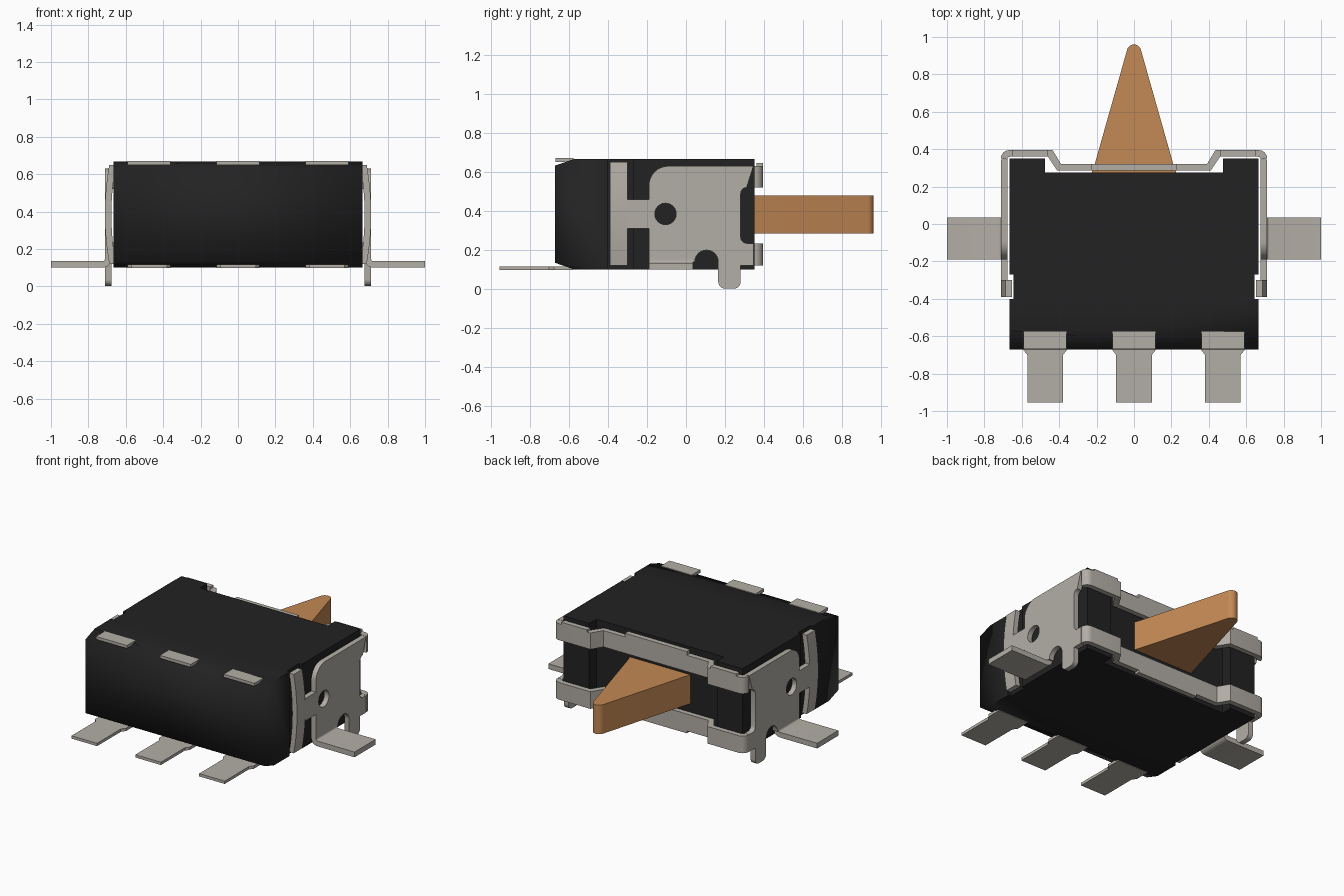
import bpy, bmesh
from math import sin, cos, pi, radians
from mathutils import Matrix, Vector

if "Cube" in bpy.data.objects:
    bpy.data.objects.remove(bpy.data.objects["Cube"], do_unlink=True)


def material(name, rgb):
    m = bpy.data.materials.new(name)
    m.use_nodes = True
    m.diffuse_color = (*rgb, 1)
    m.node_tree.nodes["Principled BSDF"].inputs["Base Color"].default_value = (*rgb, 1)
    return m


BLACK = material("black plastic", (0.016, 0.016, 0.016))
METAL = material("grey metal", (0.45, 0.42, 0.38))
ORANGE = material("orange plastic", (0.55, 0.25, 0.09))

# Local axes of a flat outline: X takes (y, z), Y takes (x, z), Z takes (x, y)
FRAMES = {
    "X": Matrix(((0, 0, 1), (1, 0, 0), (0, 1, 0))),
    "Y": Matrix(((1, 0, 0), (0, 0, -1), (0, 1, 0))),
    "Z": Matrix.Identity(3),
}


def arc(cx, cy, r, start, end, n=8):
    """Points on an arc, angles in degrees."""
    angles = [radians(start + (end - start) * i / n) for i in range(n + 1)]
    return [(cx + r * cos(a), cy + r * sin(a)) for a in angles]


def flip(points):
    return [(-x, y) for x, y in reversed(points)]


def extrude(name, loops, axis, low, high, mat):
    """Extrude closed outlines (the first outer, the rest holes) along an axis."""
    curve = bpy.data.curves.new(name, "CURVE")
    curve.dimensions = "2D"
    curve.fill_mode = "BOTH"
    curve.extrude = (high - low) / 2
    for loop in loops:
        spline = curve.splines.new("POLY")
        spline.points.add(len(loop) - 1)
        for p, co in zip(spline.points, loop):
            p.co = (*co, 0, 1)
        spline.use_cyclic_u = True
    temp = bpy.data.objects.new(name + "_outline", curve)
    bpy.context.collection.objects.link(temp)
    bpy.context.view_layer.update()
    deps = bpy.context.evaluated_depsgraph_get()
    mesh = bpy.data.meshes.new_from_object(temp.evaluated_get(deps))
    bpy.data.objects.remove(temp, do_unlink=True)
    bpy.data.curves.remove(curve)
    shift = Vector([(low + high) / 2 if a == axis else 0 for a in "XYZ"])
    mesh.transform(Matrix.Translation(shift) @ FRAMES[axis].to_4x4())
    bm = bmesh.new()
    bm.from_mesh(mesh)
    bmesh.ops.remove_doubles(bm, verts=bm.verts, dist=0.0005)
    bmesh.ops.recalc_face_normals(bm, faces=bm.faces)
    bm.to_mesh(mesh)
    bm.free()
    mesh.name = name
    mesh.materials.clear()
    mesh.materials.append(mat)
    obj = bpy.data.objects.new(name, mesh)
    bpy.context.collection.objects.link(obj)
    bpy.ops.object.select_all(action="DESELECT")
    obj.select_set(True)
    bpy.context.view_layer.objects.active = obj
    bpy.ops.object.shade_smooth_by_angle(angle=radians(30))
    return obj


def box(name, x, y, z, mat):
    loop = [(x[0], y[0]), (x[1], y[0]), (x[1], y[1]), (x[0], y[1])]
    return extrude(name, [loop], "Z", z[0], z[1], mat)


# Housing: plan outline with side notches and a recessed back
half = [(0.665, -0.67), (0.665, -0.4), (0.645, -0.4), (0.645, -0.27),
        (0.665, -0.27), (0.665, 0.35), (0.475, 0.35), (0.475, 0.275)]
housing = extrude("housing", [half + flip(half)], "Z", 0.10, 0.667, BLACK)

# Sloped front edges of the housing
bm = bmesh.new()
bm.from_mesh(housing.data)
for z, side in ((0.667, 1), (0.10, -1)):
    cut = bmesh.ops.bisect_plane(
        bm, geom=bm.verts[:] + bm.edges[:] + bm.faces[:], clear_outer=True,
        plane_co=(0, -0.57, z), plane_no=(0, -0.035, 0.1 * side))
    edges = [e for e in cut["geom_cut"] if isinstance(e, bmesh.types.BMEdge)]
    bmesh.ops.holes_fill(bm, edges=edges, sides=0)
bmesh.ops.recalc_face_normals(bm, faces=bm.faces)
bm.to_mesh(housing.data)
bm.free()

# Lever: tapered wedge with a rounded tip
lever = [(-0.235, 0.25), (0.235, 0.25), (0.21, 0.32)] + arc(0, 0.922, 0.038, 16, 164, 12) + [(-0.21, 0.32)]
extrude("lever", [lever], "Z", 0.285, 0.48, ORANGE)

# Terminals along the front, with their clips on the top
for label, x in (("right", -0.475), ("middle", 0), ("left", 0.475)):
    side = [(0.095, -0.955), (0.095, -0.70), (0.115, -0.675), (0.115, -0.575)]
    blade = [(x + px, py) for px, py in side + flip(side)]
    extrude(label + "_terminal", [blade], "Z", 0.098, 0.117, METAL)
    box(label + "_top_clip", (x - 0.115, x + 0.115), (-0.667, -0.575), (0.65, 0.67), METAL)

# Side plate outline in (y, z), with a round hole
plate = ([(-0.30, 0.31), (-0.19, 0.31), (-0.19, 0.16), (0.035, 0.16), (0.035, 0.14)]
         + arc(0.105, 0.14, 0.06, 180, 0, 12)
         + arc(0.20, 0.038, 0.035, 180, 270, 5) + arc(0.245, 0.038, 0.035, 270, 360, 5)
         + [(0.28, 0.12), (0.345, 0.12), (0.345, 0.235)]
         + arc(0.31, 0.265, 0.03, 270, 180, 4) + arc(0.31, 0.49, 0.03, 180, 90, 4)
         + [(0.345, 0.63)] + arc(-0.09, 0.53, 0.10, 90, 180, 8)
         + [(-0.19, 0.46), (-0.30, 0.46)])
hole = arc(-0.105, 0.385, 0.055, 0, 345, 23)

# Bowed front bar and bent solder tab in (x, z)
heights = [0.12 + 0.53 * i / 12 for i in range(13)]
bow = [0.024 * abs((z - 0.385) / 0.265) ** 2 for z in heights]
bar = ([(0.712 - b, z) for b, z in zip(bow, heights)]
       + [(0.677 - b, z) for b, z in reversed(list(zip(bow, heights)))])
tab = ([(0.712, 0.16)] + arc(0.724, 0.147, 0.012, 180, 270, 4)
       + [(1.0, 0.135), (1.0, 0.10)] + arc(0.724, 0.147, 0.047, 270, 180, 6)
       + [(0.677, 0.16)])

for label, s in (("left", 1), ("right", -1)):
    low, high = sorted((0.677 * s, 0.712 * s))
    extrude(label + "_side_plate", [plate, hole], "X", low, high, METAL)
    place = (lambda pts: pts) if s == 1 else flip
    for part, loop, y0, y1 in (("_front_bar", bar, -0.39, -0.30), ("_solder_tab", tab, -0.19, 0.035)):
        # The Y frame uses world y limits directly
        extrude(label + part, [place(loop)], "Y", y0, y1, METAL)

# Stepped straps joining the side plates across the back
inner = [(0.41, 0.285), (0.46, 0.36)] + arc(0.662, 0.345, 0.015, 90, 0, 3)
outer = arc(0.667, 0.35, 0.045, 0, 90, 6) + [(0.435, 0.395), (0.39, 0.32)]
strap = inner + outer + flip(inner + outer)
for label, z0, z1, edge, lip in (("upper", 0.52, 0.63, 0.645, 0.655), ("lower", 0.12, 0.235, 0.12, 0.105)):
    extrude(label + "_strap", [strap], "Z", z0, z1, METAL)
    top = label == "upper"
    span = (z1, lip) if top else (lip, z0)
    box(label + "_strap_lip", (-0.23, 0.23), (0.285, 0.32), span, METAL)
    if top:
        for name, s in (("left", 1), ("right", -1)):
            box(name + "_strap_edge", sorted((0.46 * s, 0.65 * s)), (0.36, 0.395), (z1, edge), METAL)
